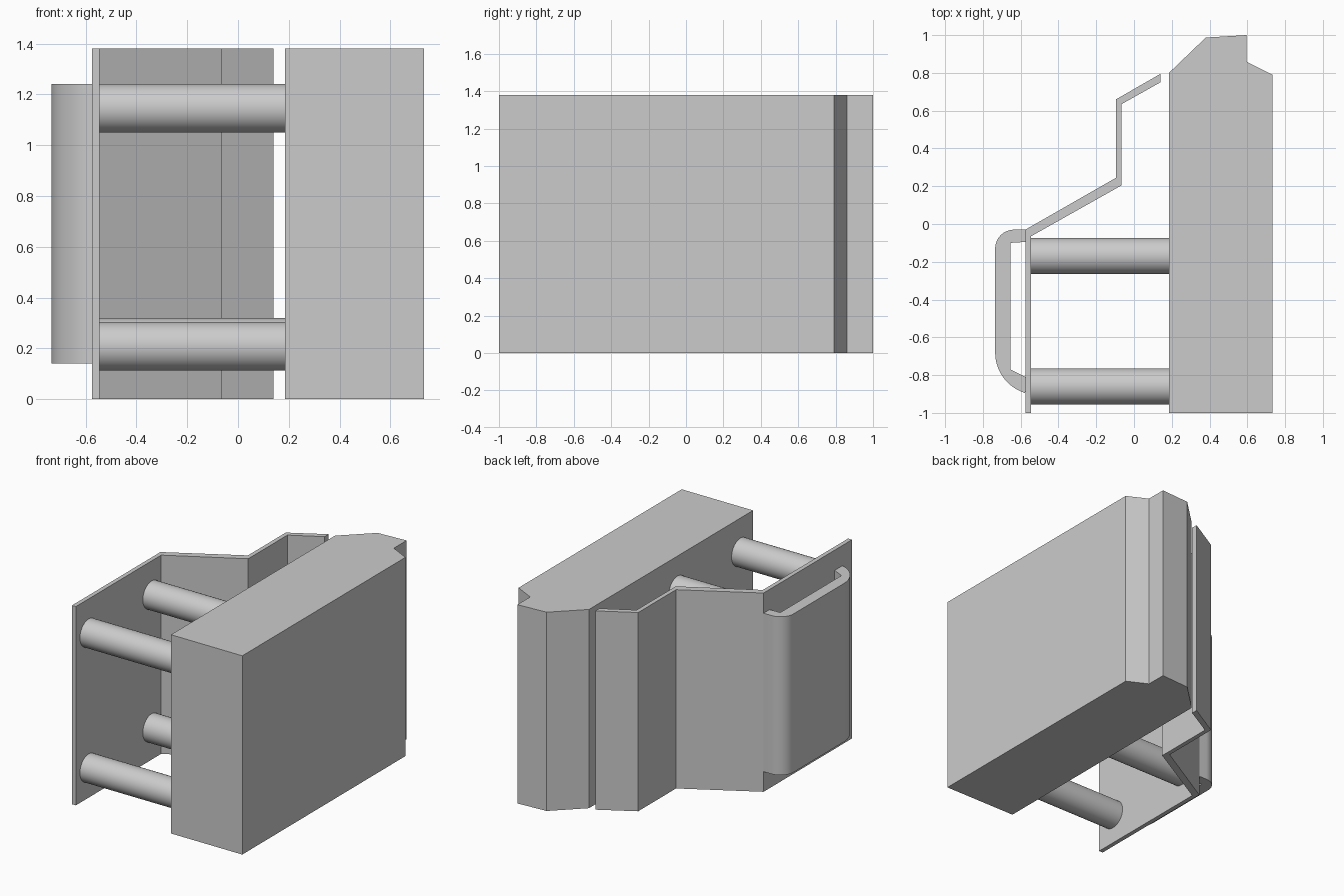
import bpy, bmesh
from math import cos, sin, radians, pi
from mathutils import Matrix

old = bpy.data.objects.get("Cube")
if old:
    bpy.data.objects.remove(old, do_unlink=True)

grey = bpy.data.materials.new("light grey")
grey.use_nodes = True
colour = (0.6, 0.6, 0.6, 1)
grey.diffuse_color = colour
grey.node_tree.nodes["Principled BSDF"].inputs["Base Color"].default_value = colour

HEIGHT = 1.38


def finish(name, bm):
    bmesh.ops.recalc_face_normals(bm, faces=bm.faces)
    mesh = bpy.data.meshes.new(name)
    bm.to_mesh(mesh)
    bm.free()
    mesh.materials.append(grey)
    obj = bpy.data.objects.new(name, mesh)
    bpy.context.collection.objects.link(obj)
    bpy.ops.object.select_all(action='DESELECT')
    obj.select_set(True)
    bpy.context.view_layer.objects.active = obj
    bpy.ops.object.shade_smooth_by_angle(angle=radians(25))
    return obj


def extrude_plan(name, plan, low, high):
    """Raise a plan outline from low to high."""
    bm = bmesh.new()
    face = bm.faces.new([bm.verts.new((x, y, low)) for x, y in plan])
    raised = bmesh.ops.extrude_face_region(bm, geom=[face])["geom"]
    verts = [v for v in raised if isinstance(v, bmesh.types.BMVert)]
    bmesh.ops.translate(bm, verts=verts, vec=(0, 0, high - low))
    return finish(name, bm)


def arc(cx, cy, r, start, end, steps=14):
    angles = [radians(start + (end - start) * i / steps) for i in range(steps + 1)]
    return [(cx + r * cos(a), cy + r * sin(a)) for a in angles]


def rod(name, y, z, x0=-0.55, x1=0.19, radius=0.096):
    bm = bmesh.new()
    place = Matrix.Translation(((x0 + x1) / 2, y, z)) @ Matrix.Rotation(pi / 2, 4, 'Y')
    bmesh.ops.create_cone(bm, cap_ends=True, segments=48, radius1=radius,
                          radius2=radius, depth=x1 - x0, matrix=place)
    return finish(name, bm)


# Solid main block with chamfered, notched back end
extrude_plan("main_block", [(0.185, -1), (0.733, -1), (0.733, 0.79), (0.595, 0.86),
                            (0.595, 1), (0.38, 0.987), (0.185, 0.8)], 0, HEIGHT)

# Thin folded side plate
extrude_plan("folded_plate", [(-0.575, -1), (-0.575, -0.03), (-0.095, 0.245),
                              (-0.095, 0.66), (0.14, 0.795), (0.14, 0.75),
                              (-0.065, 0.635), (-0.065, 0.205), (-0.545, -0.065),
                              (-0.545, -1)], 0, HEIGHT)

# Hollow rounded grip on the outside of the plate
grip = [(-0.575, -0.03)]
grip += arc(-0.635, -0.13, 0.1, 90, 180)
grip += arc(-0.51, -0.68, 0.225, 180, 253)
grip += [(-0.575, -0.81), (-0.655, -0.77), (-0.655, -0.1), (-0.575, -0.095)]
extrude_plan("grip", grip, 0.14, 1.24)

# Four rods joining the plate to the block
for side, y, lower in (("front", -0.86, 0.208), ("back", -0.17, 0.223)):
    rod(side + "_lower_rod", y, lower)
    rod(side + "_upper_rod", y, 1.145)
